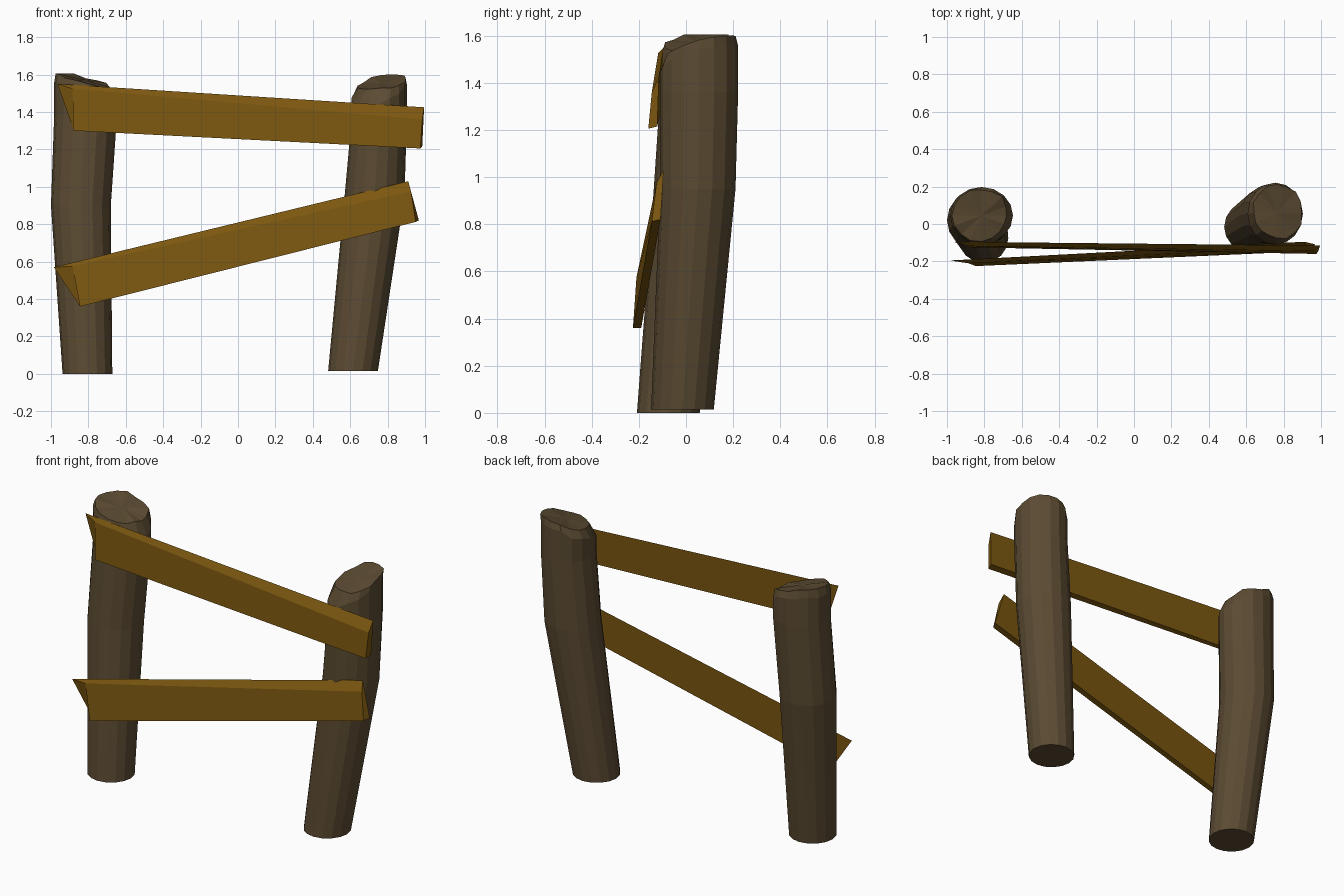
import bpy, bmesh, math, random
from mathutils import Vector

if "Cube" in bpy.data.objects:
    bpy.data.objects.remove(bpy.data.objects["Cube"])

random.seed(4)
SIDES = 16


def material(name, rgb):
    m = bpy.data.materials.new(name)
    m.diffuse_color = (*rgb, 1)
    m.use_nodes = True
    m.node_tree.nodes["Principled BSDF"].inputs["Base Color"].default_value = m.diffuse_color
    return m


bark = material("dark_wood", (0.105, 0.07, 0.032))
board = material("plank_wood", (0.20, 0.095, 0.005))


def finish(name, bm, mat):
    bmesh.ops.recalc_face_normals(bm, faces=bm.faces)
    me = bpy.data.meshes.new(name)
    bm.to_mesh(me)
    bm.free()
    me.materials.append(mat)
    ob = bpy.data.objects.new(name, me)
    bpy.context.collection.objects.link(ob)
    return ob


def post(name, sections, cap, chip_dir, chip_drop):
    """Bent trunk through sections (x, y, z, rx, ry) with a slanted, chipped top.
    cap = (x, y, z, slope x, slope y, max z)"""
    bm = bmesh.new()
    rings = []
    angles = [2 * math.pi * i / SIDES for i in range(SIDES)]
    for x, y, z, rx, ry in sections:
        rings.append([bm.verts.new((x + rx * math.cos(a), y + ry * math.sin(a), z)) for a in angles])
    x, y, rx, ry = (sections[-1][k] for k in (0, 1, 3, 4))
    cx, cy, cz, sx, sy, top = cap
    rim, edge = [], []
    for a in angles:
        chip = max(0, math.cos(a - chip_dir)) ** 1.5
        k = 0.93 - 0.13 * chip + random.uniform(-0.05, 0.03)
        dx, dy = rx * k * math.cos(a), ry * k * math.sin(a)
        z = min(top, cz + sx * dx + sy * dy + random.uniform(-0.008, 0.008))
        edge.append(bm.verts.new((cx + dx, cy + dy, z)))
        drop = 0.045 + chip_drop * chip + random.uniform(-0.015, 0.015)
        rim.append(bm.verts.new((x + rx * math.cos(a), y + ry * math.sin(a), z - drop)))
    rings += [rim, edge]
    for lo, hi in zip(rings, rings[1:]):
        for i in range(SIDES):
            j = (i + 1) % SIDES
            bm.faces.new((lo[i], lo[j], hi[j], hi[i]))
    bm.faces.new(rings[0][::-1])
    mid = bm.verts.new((cx, cy, cz))
    for i in range(SIDES):
        bm.faces.new((edge[i], edge[(i + 1) % SIDES], mid))
    ob = finish(name, bm, bark)
    for p in ob.data.polygons:
        p.use_smooth = False
    return ob


def plank(name, left, right):
    """Each end lists front top, front bottom, back bottom, back top."""
    bm = bmesh.new()
    a = [bm.verts.new(p) for p in left]
    b = [bm.verts.new(p) for p in right]
    for i in range(4):
        j = (i + 1) % 4
        bm.faces.new((a[i], a[j], b[j], b[i]))
    bm.faces.new(a)
    bm.faces.new(b)
    return finish(name, bm, board)


# Posts
post("left_post",
     [(-0.805, -0.075, 0.0, 0.133, 0.133), (-0.84, 0.02, 0.9, 0.16, 0.16),
      (-0.815, 0.045, 1.38, 0.168, 0.153)],
     (-0.815, 0.045, 1.57, -0.28, 0.12, 1.605), math.radians(-30), 0.05)
post("right_post",
     [(0.615, -0.015, 0.015, 0.133, 0.133), (0.73, 0.05, 0.95, 0.16, 0.16),
      (0.755, 0.055, 1.36, 0.148, 0.166)],
     (0.765, 0.06, 1.555, 0.2, 0.25, 1.605), math.radians(-125), 0.05)

# Planks with a slanted left end
plank("upper_plank",
      [(-0.885, -0.118, 1.525), (-0.88, -0.125, 1.30), (-0.88, -0.10, 1.305), (-0.965, -0.095, 1.55)],
      [(0.985, -0.145, 1.36), (0.975, -0.16, 1.205), (0.985, -0.122, 1.215), (0.995, -0.115, 1.425)])
plank("lower_plank",
      [(-0.885, -0.21, 0.575), (-0.845, -0.225, 0.36), (-0.845, -0.19, 0.36), (-0.985, -0.195, 0.57)],
      [(0.925, -0.125, 0.975), (0.95, -0.145, 0.812), (0.967, -0.108, 0.82), (0.91, -0.095, 1.03)])
